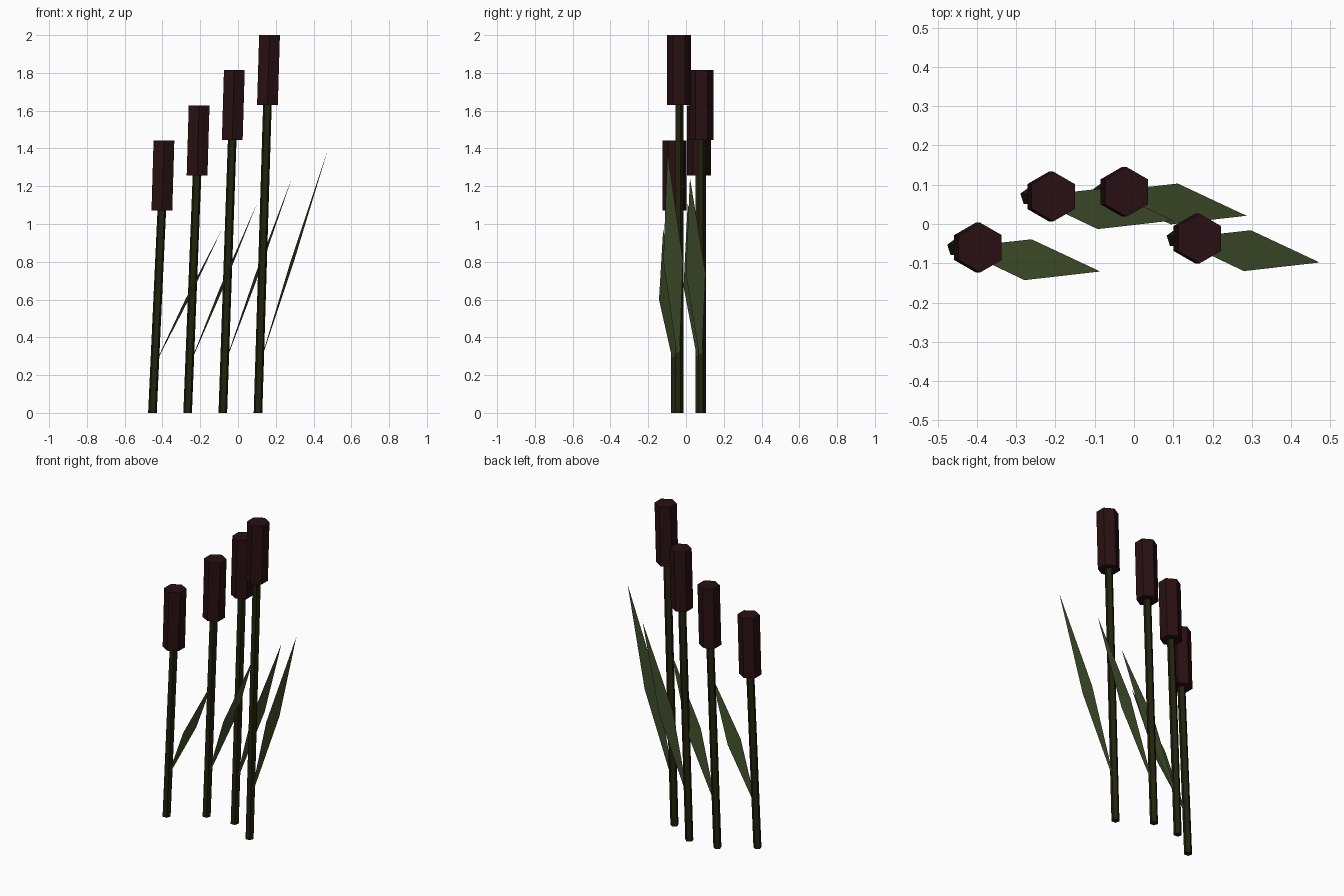
import bpy, math

if "Cube" in bpy.data.objects:
    bpy.data.objects.remove(bpy.data.objects["Cube"])


def mat(name, rgb):
    m = bpy.data.materials.new(name)
    m.diffuse_color = (*rgb, 1)
    m.use_nodes = True
    m.node_tree.nodes["Principled BSDF"].inputs["Base Color"].default_value = m.diffuse_color
    return m


STEM = mat("dark olive stem", (0.016, 0.016, 0.004))
HEAD = mat("dark brown head", (0.022, 0.005, 0.006))
LEAF = mat("reed green", (0.055, 0.083, 0.026))


def make(name, verts, faces, material):
    me = bpy.data.meshes.new(name)
    me.from_pydata(verts, [], faces)
    me.materials.append(material)
    ob = bpy.data.objects.new(name, me)
    bpy.context.collection.objects.link(ob)
    return ob


def prism(name, sides, r, bottom, top, material):
    """Leaning flat-sided rod with one corner pointing to +y."""
    verts = []
    for cx, cy, cz in (bottom, top):
        for k in range(sides):
            a = math.pi / 2 + k * math.tau / sides
            verts.append((cx + r * math.cos(a), cy + r * math.sin(a), cz))
    faces = [(k, (k + 1) % sides, sides + (k + 1) % sides, sides + k)
             for k in range(sides)]
    faces += [tuple(reversed(range(sides))), tuple(range(sides, 2 * sides))]
    make(name, verts, faces, material)


# four cattails, each taller than the last
for i, y in enumerate((-0.06, 0.07, 0.082, -0.037)):
    x = -0.453 + 0.1863 * i
    neck = 1.072 + 0.186 * i
    n = i + 1
    # leaning stem
    prism(f"stem_{n}", 5, 0.024, (x, y, 0), (x + 0.05, y, neck + 0.01), STEM)
    # seed head
    prism(f"seed_head_{n}", 6, 0.0635, (x + 0.05, y, neck),
          (x + 0.061, y, neck + 0.37), HEAD)
    # diamond leaf blade, growing from inside the stem
    z0, z1 = 0.23, 0.97 + 0.138 * i
    zm = (z0 + z1) / 2
    make(f"leaf_{n}",
         [(x, y, z0), (x + 0.174, y - 0.083, zm),
          (x + 0.367, y - 0.061, z1), (x + 0.192, y + 0.021, zm)],
         [(0, 1, 2, 3)], LEAF)
